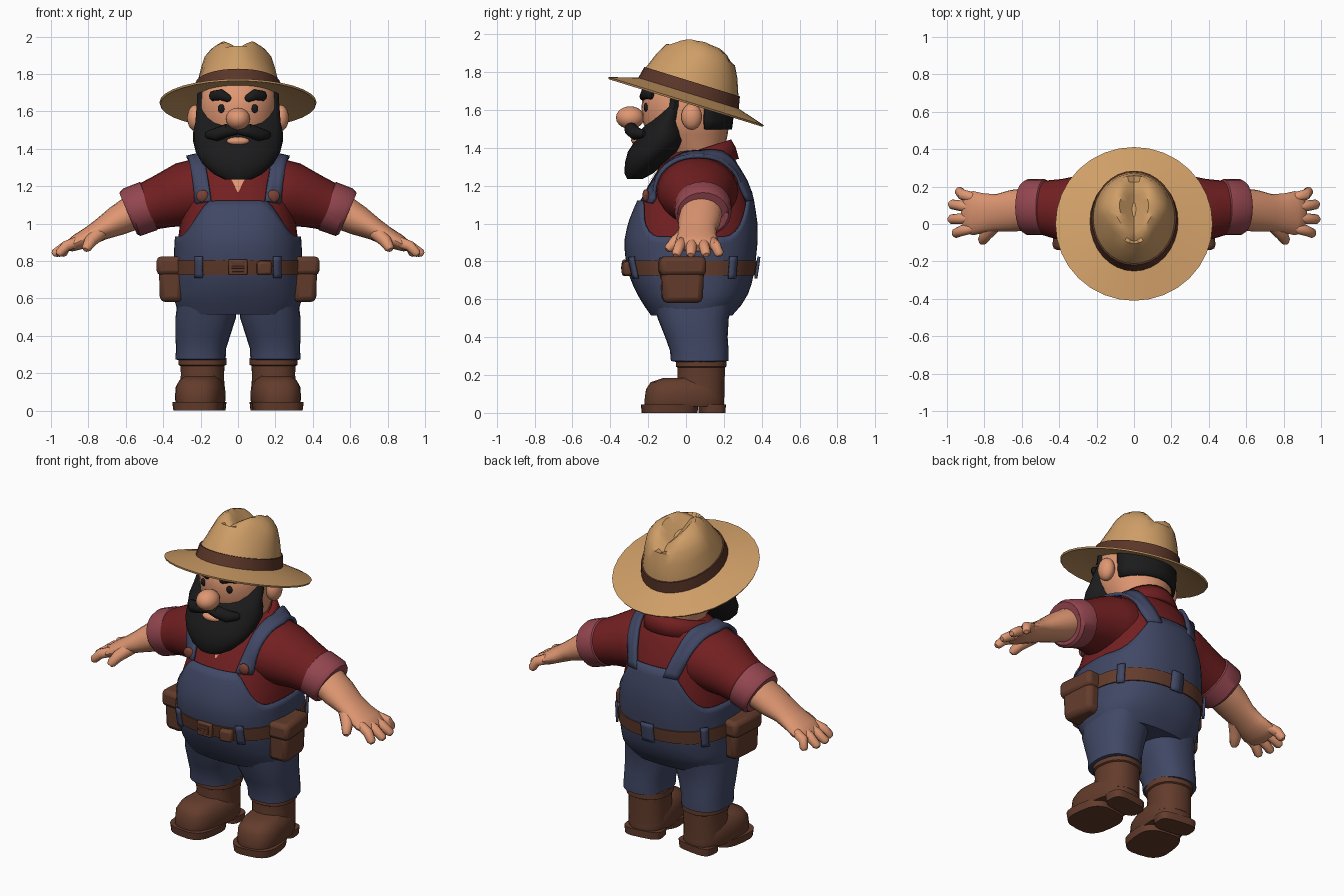
import bpy, bmesh, math
from math import sin, cos, pi, radians
from mathutils import Vector, Matrix
from mathutils.bvhtree import BVHTree

if "Cube" in bpy.data.objects:
    bpy.data.objects.remove(bpy.data.objects["Cube"])

def material(name, rgb):
    m = bpy.data.materials.new(name)
    m.use_nodes = True
    m.diffuse_color = (*rgb, 1)
    bsdf = next(n for n in m.node_tree.nodes if n.type == 'BSDF_PRINCIPLED')
    bsdf.inputs["Base Color"].default_value = (*rgb, 1)
    bsdf.inputs["Roughness"].default_value = 0.9
    return m

STRAW = material("straw", (.62, .34, .135))
BAND = material("hat band brown", (.105, .037, .022))
SKIN = material("skin", (.74, .31, .17))
HAIR = material("black hair", (.011, .011, .012))
RED = material("red shirt", (.17, .014, .015))
PINK = material("pink cuff", (.30, .062, .08))
DENIM = material("blue denim", (.052, .064, .13))
LEATHER = material("brown leather", (.125, .045, .025))
BUTTON = material("copper button", (.2, .055, .035))
made = []

# ---------- helpers ----------
def finish(name, bm, mat, thick=0, bevel=0):
    bmesh.ops.recalc_face_normals(bm, faces=bm.faces)
    me = bpy.data.meshes.new(name)
    bm.to_mesh(me)
    bm.free()
    me.materials.append(mat)
    ob = bpy.data.objects.new(name, me)
    bpy.context.collection.objects.link(ob)
    if thick:
        mod = ob.modifiers.new("thickness", 'SOLIDIFY')
        mod.thickness, mod.offset = thick, 0
    if bevel:
        mod = ob.modifiers.new("bevel", 'BEVEL')
        mod.width, mod.segments = bevel, 2
    made.append(ob)
    return ob

def skin_rows(name, mat, rows, closed=True, caps=(True, True), thick=0):
    """Join rows of points into a surface."""
    bm = bmesh.new()
    vs = [[bm.verts.new(p) for p in row] for row in rows]
    n = len(rows[0])
    for a, b in zip(vs, vs[1:]):
        for i in range(n if closed else n - 1):
            j = (i + 1) % n
            bm.faces.new((a[i], a[j], b[j], b[i]))
    if closed and caps[0]:
        bm.faces.new(vs[0])
    if closed and caps[1]:
        bm.faces.new(vs[-1])
    return finish(name, bm, mat, thick)

def ring_point(ring, th, off=0, p=2):
    z, cx, cy, rx, ry = ring
    c, s = cos(th), sin(th)
    return Vector((cx + (rx + off) * math.copysign(abs(c) ** (2 / p), c),
                   cy + (ry + off) * math.copysign(abs(s) ** (2 / p), s), z))

def ring_at(table, z):
    for a, b in zip(table, table[1:]):
        if z <= b[0]:
            t = (z - a[0]) / (b[0] - a[0])
            return [u + (v - u) * t for u, v in zip(a, b)]
    return table[-1]

def angles(n):
    return [2 * pi * i / n for i in range(n)]

def loft(name, mat, table, p=2, segs=28, warp=lambda v: v, off=0):
    """Stack of horizontal rings: z, centre x, centre y, radius x, radius y."""
    return skin_rows(name, mat, [[warp(ring_point(r, th, off, p)) for th in angles(segs)]
                                 for r in table])

def patch(name, mat, table, th0, th1, z0, z1, off, thick, p=2, n=12):
    rows = [[ring_point(ring_at(table, z0 + (z1 - z0) * k / 5), th0 + (th1 - th0) * i / n, off, p)
             for i in range(n + 1)] for k in range(6)]
    return skin_rows(name, mat, rows, closed=False, thick=thick)

def tube(name, mat, pts, ref, segs=16, rounded=True):
    """Rings along a path: x, y, z, radius along ref, radius across it."""
    c = [Vector(p[:3]) for p in pts]
    r = [p[3:] for p in pts]
    if rounded:
        a, b = (c[0] - c[1]).normalized(), (c[-1] - c[-2]).normalized()
        c = [c[0] + a * r[0][1] * .6] + c + [c[-1] + b * r[-1][1] * .6]
        r = [[k * .55 for k in r[0]]] + r + [[k * .55 for k in r[-1]]]
    rows = []
    for i, q in enumerate(c):
        t = (c[min(i + 1, len(c) - 1)] - c[max(i - 1, 0)]).normalized()
        side = (ref - t * ref.dot(t)).normalized()
        up = t.cross(side)
        rows.append([q + side * r[i][0] * cos(h) + up * r[i][1] * sin(h) for h in angles(segs)])
    return skin_rows(name, mat, rows)

def ball(name, mat, loc, size):
    bm = bmesh.new()
    bmesh.ops.create_uvsphere(bm, u_segments=16, v_segments=10, radius=1,
                              matrix=Matrix.Translation(loc) @ Matrix.Diagonal((*size, 1)))
    return finish(name, bm, mat)

def box(name, mat, loc, size, bevel=.01, turn=0, taper=1):
    bm = bmesh.new()
    bmesh.ops.create_cube(bm, size=1)
    for v in bm.verts:
        if v.co.z < 0:
            v.co.x *= taper
            v.co.y *= taper
    bm.transform(Matrix.Translation(loc) @ Matrix.Rotation(turn, 4, 'Z') @ Matrix.Diagonal((*size, 1)))
    return finish(name, bm, mat, bevel=bevel)

Y, Z = Vector((0, 1, 0)), Vector((0, 0, 1))

# ---------- torso and overalls ----------
TORSO = [(.52, 0, .03, .30, .20), (.6, 0, .037, .325, .262), (.7, 0, .03, .325, .305),
         (.8, 0, .025, .325, .325), (.9, 0, .025, .322, .335), (1, 0, .035, .31, .325),
         (1.1, 0, .048, .29, .298), (1.2, 0, .062, .275, .262), (1.3, 0, .07, .25, .21),
         (1.36, 0, .08, .2, .17), (1.4, 0, .08, .13, .12)]
TP = 2.4
shirt = [loft("shirt_body", RED, TORSO, TP, 32)]

def overall_top(th):
    x = abs(ring_point(ring_at(TORSO, 1), th, 0, TP).x)
    inner, peak = (.15, 1.12) if sin(th) < 0 else (.12, 1.17)
    t = min(1, max(0, (x - inner) / (.29 - inner)))
    return peak + (.93 - peak) * t * t * (3 - 2 * t)

rows = []
for k in range(13):
    rows.append([])
    for th in angles(56):
        z = .52 + (overall_top(th) - .52) * k / 12
        rows[-1].append(ring_point(ring_at(TORSO, z), th, .012, TP))
skin_rows("overalls_body", DENIM, rows, caps=(True, False), thick=.012)

# belt, loops and buckle
loft("belt", LEATHER, [ring_at(TORSO, z) for z in (.725, .735, .795, .805)], TP, 40, off=.025)
for i, deg in enumerate((-122, -58, 90, 35, 145)):
    patch("belt_loop_%d" % i, DENIM, TORSO, radians(deg - 4), radians(deg + 4), .71, .825, .033, .015, TP, 2)
box("buckle_frame", LEATHER, (0, -.325, .767), (.1, .025, .085), .008)
box("buckle_inset", BAND, (0, -.336, .767), (.065, .008, .05), .002)
box("buckle_tongue", LEATHER, (0, -.338, .767), (.07, .01, .012), .002)
box("belt_small_pouch", LEATHER, (.14, -.31, .762), (.08, .05, .075), .015, .2)

# collar and open neck
skin_rows("collar", RED, [[ring_point((z + k * sin(th), 0, cy, r, r), th) for th in angles(28)]
          for z, k, cy, r in ((1.31, .03, .07, .2), (1.36, .04, .075, .178), (1.385, .055, .07, .16))],
          caps=(False, False), thick=.02)
skin_rows("neck_opening", SKIN, [[ring_point(ring_at(TORSO, z), -pi / 2 + w * k / 3, .006, TP)
          for k in range(-3, 4)] for z, w in ((1.17, .005), (1.22, .06), (1.27, .16))], closed=False)

# ---------- arms, legs and pouches ----------
for s, side in ((1, "left"), (-1, "right")):
    def arm(part, mat, pts, ref=Y, **kw):
        return tube(side + "_" + part, mat, [(s * p[0], *p[1:]) for p in pts], ref, **kw)

    shirt.append(arm("sleeve", RED, [(.12, .06, 1.17, .19, .17), (.21, .06, 1.17, .215, .18),
                 (.29, .065, 1.155, .2, .172), (.4, .08, 1.12, .162, .145), (.51, .09, 1.083, .14, .125)],
                 segs=24, rounded=False))
    arm("cuff", PINK, [(.462, .09, 1.1, .125, .115), (.478, .09, 1.094, .15, .137),
        (.568, .09, 1.061, .15, .135), (.588, .09, 1.054, .135, .12), (.575, .09, 1.058, .11, .1)],
        segs=24, rounded=False)
    arm("forearm", SKIN, [(.54, .085, 1.07, .11, .098), (.65, .07, 1.013, .112, .08),
        (.73, .06, .97, .1, .06), (.8, .058, .93, .105, .05), (.86, .058, .9, .118, .043),
        (.9, .058, .88, .105, .032)], segs=20)
    for i, (y0, y1, x1) in enumerate(((.14, .175, .935), (.088, .105, .975), (.033, .025, .978), (-.02, -.05, .955))):
        arm("finger_%d" % (i + 1), SKIN, [(.86, y0, .902, .029, .03), (.92, (y0 + y1) / 2, .88, .029, .029),
            (x1, y1, .842, .026, .024)], segs=10)
    arm("thumb", SKIN, [(.74, 0, .95, .04, .04), (.79, -.055, .905, .033, .035),
        (.81, -.09, .87, .026, .026)], ref=Z, segs=10)

    loft(side + "_trouser_leg", DENIM, [(z, s * x, cy, rx, ry) for z, x, cy, rx, ry in (
         (.27, .2, .072, .118, .13), (.275, .2, .072, .134, .152), (.33, .198, .07, .134, .155),
         (.4, .188, .055, .146, .165), (.5, .172, .038, .162, .188), (.6, .163, .037, .158, .215))], 2.4, 24)

    # boots point slightly outwards
    turn = Matrix.Translation((.19, .08, 0)) @ Matrix.Rotation(.13, 4, 'Z')
    def boot(part, rings, p):
        def place(v):
            w = turn @ v
            return Vector((s * w.x, w.y, w.z))
        loft(side + "_boot_" + part, LEATHER, rings, p, 24, place)
    boot("shaft", [(.08, 0, -.005, .118, .128), (.2, 0, 0, .115, .125), (.24, 0, 0, .118, .126),
         (.245, 0, 0, .128, .134), (.28, 0, 0, .128, .134), (.287, 0, 0, .118, .125)], 2.3)
    boot("foot", [(.035, 0, -.09, .122, .21), (.06, 0, -.09, .13, .212), (.125, 0, -.088, .127, .205),
         (.162, 0, -.083, .108, .185), (.185, 0, -.06, .08, .14)], 2.7)
    boot("sole", [(0, 0, -.168, .13, .145), (.045, 0, -.168, .136, .15)], 3)
    boot("heel", [(0, 0, .058, .115, .066), (.045, 0, .058, .12, .068)], 3.5)

    box(side + "_pouch", LEATHER, (s * .35, -.02, .695), (.135, .23, .23), .03, s * .08, .92)
    box(side + "_pouch_flap", LEATHER, (s * .353, -.02, .775), (.15, .245, .1), .025, s * .08)

# straps are laid over the shirt from front to back
verts, polys = [], []
for ob in shirt:
    base = len(verts)
    verts += [v.co.copy() for v in ob.data.vertices]
    polys += [[base + i for i in f.vertices] for f in ob.data.polygons]
tree = BVHTree.FromPolygons(verts, polys)

def on_shirt(x, deg, off):
    out = Vector((0, cos(radians(deg)), sin(radians(deg))))
    hub = Vector((x, .07, 1.05))
    hit = tree.ray_cast(hub + out * 2, -out)[0] or hub + out * .28
    return hit + out * off

for s, side in ((1, "left"), (-1, "right")):
    rows = []
    for k in range(23):
        t = k / 22
        x = .185 + .1 * t if t < .5 else .235 - .21 * (t - .5)
        rows.append([on_shirt(s * (x + w), 167 - 152 * t, .018) for w in (-.04, -.013, .013, .04)])
    skin_rows(side + "_strap", DENIM, rows, closed=False, thick=.018)
    ball(side + "_strap_button", BUTTON, on_shirt(s * .19, 161, .035), (.034, .018, .034))

# ---------- head ----------
HEAD = [(1.3, 0, .06, .13, .13), (1.4, 0, .05, .15, .155), (1.47, 0, .01, .19, .21),
        (1.54, 0, 0, .208, .23), (1.62, 0, 0, .212, .235), (1.7, 0, 0, .207, .225),
        (1.77, 0, .02, .17, .18)]
loft("head", SKIN, HEAD)
patch("back_hair", HAIR, HEAD, radians(24), radians(156), 1.5, 1.73, .008, .022)
loft("beard", HAIR, [(1.235, 0, -.27, .07, .04), (1.265, 0, -.25, .13, .075), (1.32, 0, -.215, .19, .108),
     (1.38, 0, -.17, .225, .137), (1.44, 0, -.125, .24, .143), (1.49, 0, -.115, .24, .127),
     (1.54, 0, -.1, .228, .098), (1.62, 0, -.06, .222, .06), (1.73, 0, -.05, .215, .055)])
ball("nose", SKIN, (0, -.295, 1.56), (.066, .075, .06))
ball("lower_lip", SKIN, (0, -.258, 1.44), (.062, .032, .024))
for s, side in ((1, "left"), (-1, "right")):
    ball(side + "_ear", SKIN, (s * .228, .03, 1.565), (.044, .055, .07))
    ball(side + "_eye", HAIR, (s * .088, -.211, 1.615), (.02, .012, .023))
    tube(side + "_eyebrow", HAIR, [(s * .05, -.228, 1.668, .02, .018), (s * .09, -.218, 1.69, .03, .02),
         (s * .14, -.183, 1.682, .026, .018)], Z, 12)
    tube(side + "_moustache", HAIR, [(s * .005, -.28, 1.495, .02, .03), (s * .06, -.29, 1.498, .036, .036),
         (s * .115, -.268, 1.477, .036, .036), (s * .16, -.232, 1.475, .022, .022)], Z, 12)

# ---------- hat, tilted back ----------
TILT = Matrix.Translation((0, 0, 1.645)) @ Matrix.Rotation(radians(-17.2), 4, 'X')

def hat_shape(v):
    x, y, z = v
    if z > .11:
        x *= 1 + min(0, y) * 2 * (z - .11) / .2
    if z > .28:
        z -= .065 * max(0, 1 - abs(x) / .08)
    return TILT @ Vector((x, y, z))

loft("straw_hat", STRAW, [(.035, 0, 0, .2, .24), (.02, 0, 0, .3, .33), (-.008, 0, 0, .415, .425),
     (.002, 0, 0, .42, .43), (.03, 0, 0, .3, .335), (.048, 0, 0, .228, .27), (.11, 0, 0, .218, .256),
     (.2, 0, 0, .197, .222), (.26, 0, 0, .178, .19), (.3, 0, -.005, .145, .165), (.322, 0, -.01, .11, .14),
     (.33, 0, -.01, .08, .115), (.325, 0, 0, .045, .08), (.32, 0, 0, .01, .04)], segs=32, warp=hat_shape)
loft("hat_band", BAND, [(.045, 0, 0, .236, .278), (.11, 0, 0, .226, .264)], segs=32, warp=hat_shape)

# ---------- shading ----------
bpy.ops.object.select_all(action='DESELECT')
for ob in made:
    ob.select_set(True)
bpy.context.view_layer.objects.active = made[0]
bpy.ops.object.shade_smooth_by_angle(angle=radians(38))
